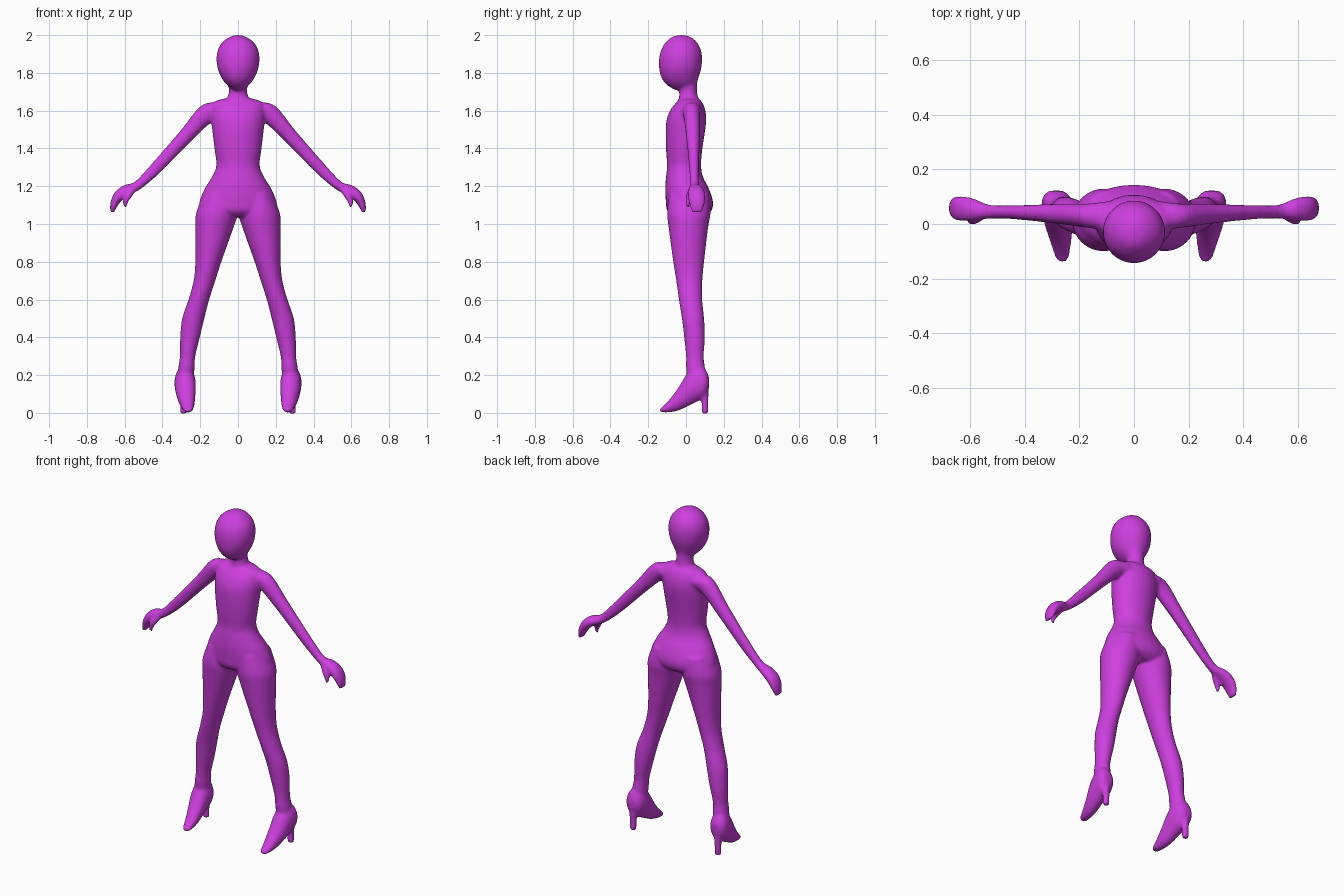
import bpy
import bmesh
import math
from mathutils import Vector

SEGMENTS = 28
STEPS = 4

default_cube = bpy.data.objects.get("Cube")
if default_cube:
    bpy.data.objects.remove(default_cube, do_unlink=True)

purple = bpy.data.materials.new("bright purple")
purple.use_nodes = True
colour = (0.62, 0.05, 0.74, 1)
purple.diffuse_color = colour
purple.node_tree.nodes["Principled BSDF"].inputs["Base Color"].default_value = colour

bm = bmesh.new()


def catmull_rom(a, b, c, d, t):
    """Smooth interpolation between ring descriptions b and c."""
    return (b * 2 + (c - a) * t + (a * 2 - b * 5 + c * 4 - d) * t * t
            + (b * 3 - a - c * 3 + d) * t ** 3) * 0.5


def loft(rings, mirrored=False):
    """Skin a closed tube over rings of (centre, half axis u, half axis v)."""
    smooth = []
    last = len(rings) - 1
    for i in range(last):
        four = [rings[max(0, min(last, i + k))] for k in (-1, 0, 1, 2)]
        for s in range(STEPS):
            smooth.append([catmull_rom(*(ring[part] for ring in four), s / STEPS)
                           for part in range(3)])
    smooth.append(rings[-1])
    for side in ((1, -1) if mirrored else (1,)):
        loops = []
        for centre, u, v in smooth:
            loop = []
            for k in range(SEGMENTS):
                angle = math.tau * k / SEGMENTS
                point = centre + u * math.cos(angle) + v * math.sin(angle)
                point.x *= side
                loop.append(bm.verts.new(point))
            loops.append(loop)
        for low, high in zip(loops, loops[1:]):
            for k in range(SEGMENTS):
                n = (k + 1) % SEGMENTS
                bm.faces.new((low[k], low[n], high[n], high[k]))
        bm.faces.new(loops[0])
        bm.faces.new(loops[-1])


def level_ring(z, x0, x1, y0, y1):
    """Horizontal ellipse filling the given x and y spans."""
    return (Vector(((x0 + x1) / 2, (y0 + y1) / 2, z)),
            Vector(((x1 - x0) / 2, 0, 0)), Vector((0, (y1 - y0) / 2, 0)))


def upright_ring(y, x, half_width, z0, z1):
    """Ellipse facing forward, used along the foot."""
    return (Vector((x, y, (z0 + z1) / 2)),
            Vector((half_width, 0, 0)), Vector((0, 0, (z1 - z0) / 2)))


def limb(points, mirrored=True):
    """Tube through (x, y, z, thickness, depth) points, square to its path."""
    rings = []
    for i, (x, y, z, thick, depth) in enumerate(points):
        before, after = points[max(i - 1, 0)], points[min(i + 1, len(points) - 1)]
        along = Vector((after[0] - before[0], 0, after[2] - before[2])).normalized()
        across = Vector((-along.z, 0, along.x))
        rings.append((Vector((x, y, z)), across * thick, Vector((0, depth, 0))))
    loft(rings, mirrored)


# Head: height, half width, front and back
head = [(2.0, .012, -.035, -.01), (1.99, .045, -.075, .025), (1.965, .08, -.105, .055),
        (1.93, .104, -.128, .076), (1.88, .114, -.142, .086), (1.82, .107, -.142, .08),
        (1.77, .085, -.128, .065), (1.735, .058, -.1, .055), (1.71, .025, -.06, .04)]
loft([level_ring(z, -w, w, f, b) for z, w, f, b in head])

# Neck
neck = [(1.8, .055, -.05, .06), (1.73, .05, -.04, .058),
        (1.69, .05, -.035, .06), (1.6, .08, -.05, .08)]
loft([level_ring(z, -w, w, f, b) for z, w, f, b in neck])

# Torso: shoulders, waist and hips
torso = [(1.665, .07, -.03, .065), (1.645, .13, -.05, .085), (1.6, .142, -.085, .103),
         (1.53, .14, -.106, .106), (1.4, .125, -.106, .087), (1.31, .115, -.1, .08),
         (1.25, .138, -.106, .09), (1.19, .175, -.11, .12), (1.12, .204, -.107, .143),
         (1.07, .2, -.1, .135), (1.04, .13, -.07, .1)]
loft([level_ring(z, -w, w, f, b) for z, w, f, b in torso])

# Legs: height, inner and outer x, front and back
legs = [(1.16, .02, .18, -.09, .12), (1.06, .002, .221, -.1, .13),
        (.98, .024, .226, -.092, .117), (.8, .088, .226, -.068, .096),
        (.7, .12, .235, -.052, .087), (.6, .152, .262, -.038, .086),
        (.5, .178, .296, -.022, .096), (.4, .202, .306, -.01, .1),
        (.3, .226, .308, 0, .094), (.24, .23, .316, 0, .1), (.16, .235, .325, .01, .1)]
loft([level_ring(*ring) for ring in legs], mirrored=True)

# Feet: heel to pointed toe
feet = [(.122, .285, .025, .13, .19), (.1, .284, .05, .085, .235),
        (.06, .28, .056, .06, .25), (.01, .277, .053, .035, .215),
        (-.04, .271, .044, .012, .135), (-.085, .266, .034, .003, .075),
        (-.12, .263, .026, .002, .037), (-.138, .262, .014, .006, .024)]
loft([upright_ring(*ring) for ring in feet], mirrored=True)

# Stiletto heels
heels = [(.15, .25, .32, .06, .12), (.09, .265, .31, .078, .12),
         (.04, .268, .306, .083, .119), (-.004, .268, .306, .083, .119)]
loft([level_ring(*ring) for ring in heels], mirrored=True)

# Arms and mitten hands
limb([(.09, .03, 1.6, .045, .055), (.165, .03, 1.585, .052, .045),
      (.275, .037, 1.468, .04, .037), (.435, .043, 1.295, .033, .026),
      (.53, .045, 1.205, .025, .026), (.585, .053, 1.182, .029, .04),
      (.628, .056, 1.152, .029, .046), (.654, .058, 1.11, .022, .042),
      (.668, .058, 1.062, .01, .028)])

# Thumbs
limb([(.55, .035, 1.19, .016, .018), (.58, .018, 1.152, .02, .018),
      (.595, .012, 1.12, .015, .014), (.598, .01, 1.088, .009, .01)])

# Fuse all parts into one soft continuous skin
bmesh.ops.recalc_face_normals(bm, faces=bm.faces[:])
mesh = bpy.data.meshes.new("body")
bm.to_mesh(mesh)
bm.free()
mesh.materials.append(purple)
body = bpy.data.objects.new("body", mesh)
bpy.context.scene.collection.objects.link(body)

remesh = body.modifiers.new("fuse", 'REMESH')
remesh.mode = 'VOXEL'
remesh.voxel_size = 0.008
remesh.use_smooth_shade = True
soften = body.modifiers.new("soften", 'SMOOTH')
soften.factor = 0.5
soften.iterations = 8

bpy.ops.object.select_all(action='DESELECT')
body.select_set(True)
bpy.context.view_layer.objects.active = body
for name in ("fuse", "soften"):
    bpy.ops.object.modifier_apply(modifier=name)
bpy.ops.object.shade_smooth()
